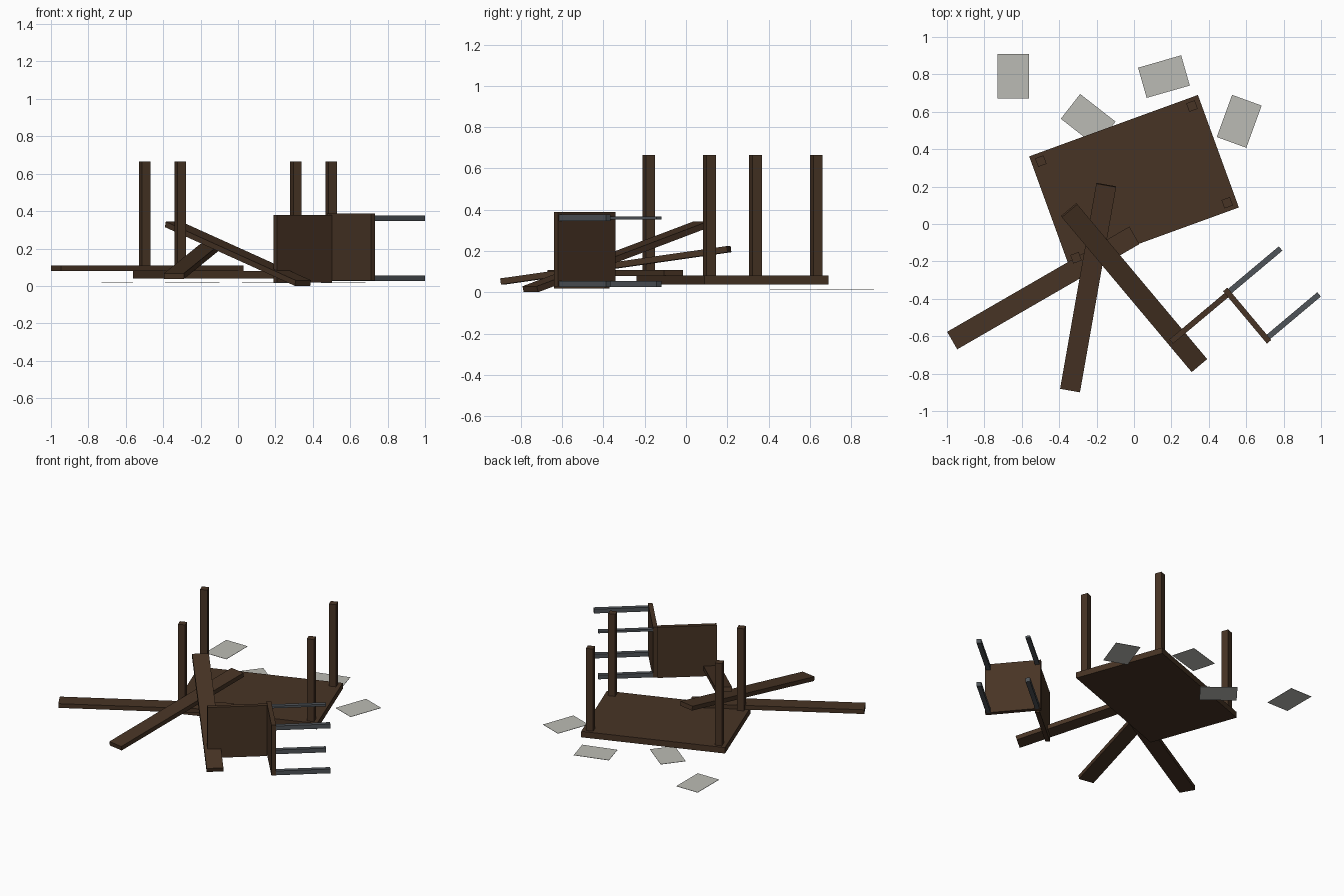
import bpy
from math import radians, sin, cos
from mathutils import Matrix, Vector

if "Cube" in bpy.data.objects:
    bpy.data.objects.remove(bpy.data.objects["Cube"])


def material(name, rgb):
    m = bpy.data.materials.new(name)
    m.diffuse_color = (*rgb, 1)
    m.use_nodes = True
    m.node_tree.nodes["Principled BSDF"].inputs["Base Color"].default_value = m.diffuse_color
    return m


WOOD = material("dark wood", (0.064, 0.034, 0.018))
METAL = material("grey metal", (0.078, 0.088, 0.098))
PAPER = material("paper", (0.50, 0.50, 0.46))


def box(name, size, loc, mat, frame=Matrix()):
    """Box of a given size, placed at loc inside a local frame."""
    bpy.ops.mesh.primitive_cube_add(size=1)
    ob = bpy.context.object
    ob.name = name
    ob.data.transform(Matrix.Diagonal((*size, 1)))
    ob.matrix_world = frame @ Matrix.Translation(loc)
    ob.data.materials.append(mat)
    return ob


def frame(loc, yaw, pitch=0):
    return (Matrix.Translation(loc) @ Matrix.Rotation(radians(yaw), 4, 'Z')
            @ Matrix.Rotation(radians(-pitch), 4, 'Y'))


# overturned table, legs in the air
table = frame((0, 0.225, 0), 20)
box("table_top", (0.96, 0.64, 0.042), (0, 0, 0.06), WOOD, table)
for i, sx in enumerate((-1, 1)):
    for j, sy in enumerate((-1, 1)):
        box(f"table_leg_{i}{j}", (0.048, 0.048, 0.60),
            (sx * 0.43, sy * 0.275, 0.365), WOOD, table)

# fallen planks: centre, heading, upward pitch
planks = [((-0.485, -0.342, 0.094), 30, 0),
          ((-0.245, -0.340, 0.131), 80, 8),
          ((0.0, -0.340, 0.172), 130, 16.2)]
for i, (c, yaw, pitch) in enumerate(planks):
    box(f"plank_{i}", (1.125, 0.108, 0.03), (0, 0, 0), WOOD, frame(c, yaw, pitch))

# chair lying on its side: x runs along the legs, y across the seat
chair = frame((0.605, -0.49, 0), 40)
box("chair_seat", (0.03, 0.365, 0.36), (0, 0, 0.208), WOOD, chair)
box("chair_back", (0.385, 0.03, 0.36), (-0.2075, 0.155, 0.198), WOOD, chair)
for j, y in enumerate((-0.16, 0.16)):
    for k, z in enumerate((0.041, 0.361)):
        thick = 0.015 if j and k else 0.03
        box(f"chair_leg_{j}{k}", (0.355, 0.03, thick), (0.19, y, z), METAL, chair)

# scattered paper sheets: centre x, y and turn
sheets = [(-0.645, 0.79, 0), (-0.245, 0.555, 52), (0.16, 0.788, -74), (0.5625, 0.549, -20)]
for i, (x, y, yaw) in enumerate(sheets):
    box(f"paper_sheet_{i}", (0.168, 0.24, 0.002), (0, 0, 0), PAPER, frame((x, y, 0.016), yaw))
